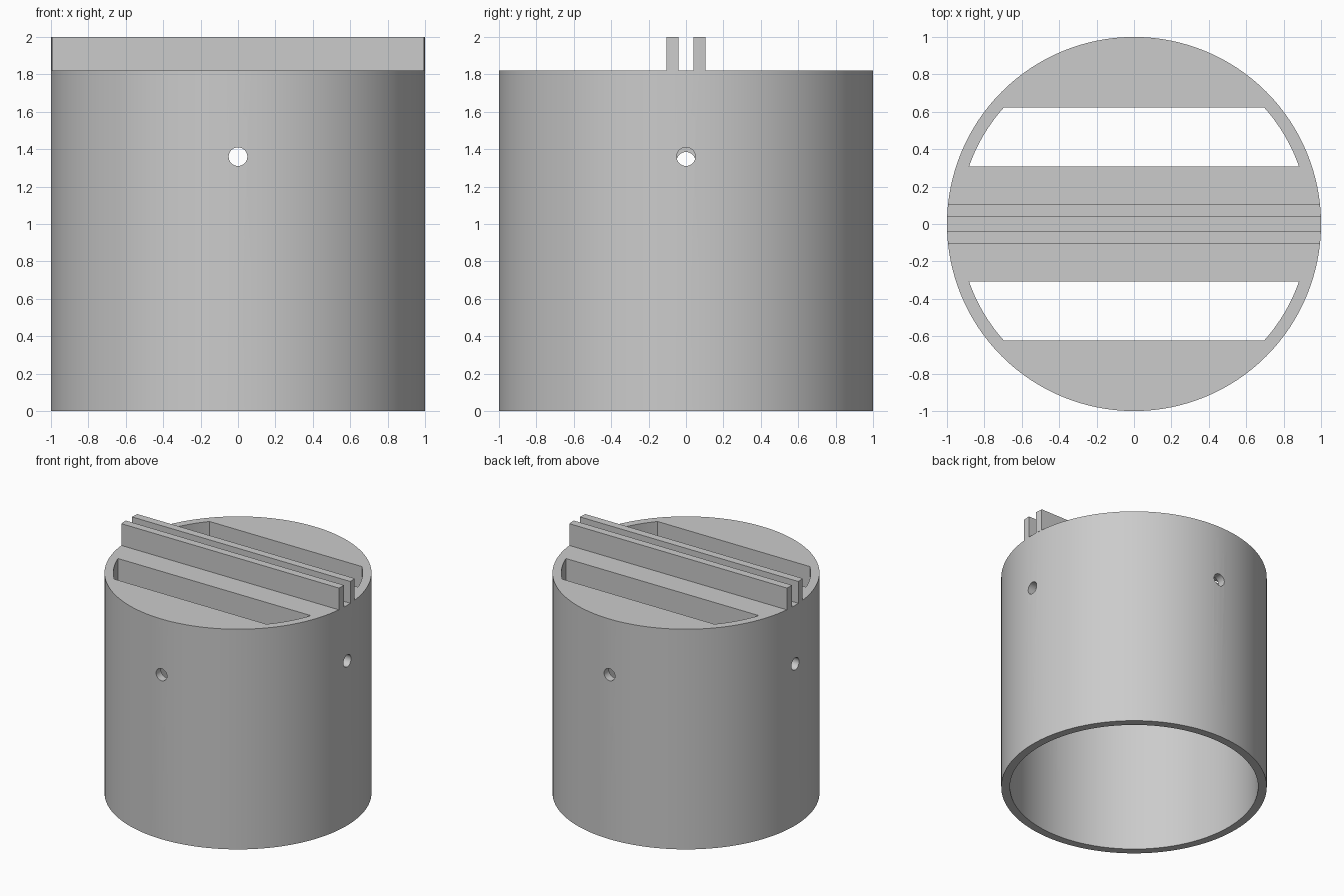
import bpy, bmesh, math
from mathutils import Matrix

if "Cube" in bpy.data.objects:
    bpy.data.objects.remove(bpy.data.objects["Cube"], do_unlink=True)

OUTER, INNER = 1.0, 0.935
TOP, CAP_BOTTOM, FIN_TOP = 1.82, 1.62, 2.0

grey = bpy.data.materials.new("plain grey")
grey.use_nodes = True
grey.diffuse_color = (0.6, 0.6, 0.6, 1)
grey.node_tree.nodes["Principled BSDF"].inputs["Base Color"].default_value = (0.6, 0.6, 0.6, 1)


def finish(bm, name):
    bmesh.ops.recalc_face_normals(bm, faces=bm.faces)
    mesh = bpy.data.meshes.new(name)
    bm.to_mesh(mesh)
    bm.free()
    mesh.materials.append(grey)
    obj = bpy.data.objects.new(name, mesh)
    bpy.context.collection.objects.link(obj)
    return obj


def cylinder(name, radius, length, centre, sides, axis="Z"):
    turn = {"Z": Matrix(), "X": Matrix.Rotation(math.pi / 2, 4, "Y"),
            "Y": Matrix.Rotation(math.pi / 2, 4, "X")}[axis]
    bm = bmesh.new()
    bmesh.ops.create_cone(bm, cap_ends=True, segments=sides, radius1=radius, radius2=radius,
                          depth=length, matrix=Matrix.Translation(centre) @ turn)
    return finish(bm, name)


def disc_strip(name, radius, y0, y1, z0, z1, steps):
    """Band of a disc between two y values, with ends that follow the circle."""
    a0, a1 = math.asin(y0 / radius), math.asin(y1 / radius)
    angles = [a0 + (a1 - a0) * i / steps for i in range(steps + 1)]
    angles += [math.pi - a for a in reversed(angles)]
    bm = bmesh.new()
    face = bm.faces.new([bm.verts.new((radius * math.cos(a), radius * math.sin(a), z0))
                         for a in angles])
    top = bmesh.ops.extrude_face_region(bm, geom=[face])["geom"]
    bmesh.ops.translate(bm, vec=(0, 0, z1 - z0),
                        verts=[v for v in top if isinstance(v, bmesh.types.BMVert)])
    return finish(bm, name)


def cut(target, cutter):
    mod = target.modifiers.new("cut", "BOOLEAN")
    mod.operation, mod.solver, mod.object = "DIFFERENCE", "EXACT", cutter
    bpy.context.view_layer.objects.active = target
    bpy.ops.object.modifier_apply(modifier=mod.name)
    bpy.data.objects.remove(cutter, do_unlink=True)


# Capped tube, open at the bottom
body = cylinder("body", OUTER, TOP, (0, 0, TOP / 2), 128)
cut(body, cylinder("bore", INNER, CAP_BOTTOM + 0.2, (0, 0, CAP_BOTTOM / 2 - 0.1), 128))

# Two slots through the cap
for y0, y1 in ((-0.623, -0.308), (0.308, 0.623)):
    cut(body, disc_strip("slot", INNER - 0.001, y0, y1, CAP_BOTTOM - 0.1, TOP + 0.1, 10))

# Round holes in the wall, one of them a little lower
cut(body, cylinder("front_back_hole", 0.05, 2.4, (0, 0, 1.36), 32, "Y"))
cut(body, cylinder("left_hole", 0.05, 0.4, (1, 0, 1.36), 32, "X"))
cut(body, cylinder("right_hole", 0.05, 0.4, (-1, 0, 1.335), 32, "X"))

# Twin fins across the cap
front_fin = disc_strip("front_fin", OUTER, -0.104, -0.04, TOP, FIN_TOP, 2)
back_fin = disc_strip("back_fin", OUTER, 0.04, 0.104, TOP, FIN_TOP, 2)

bpy.ops.object.select_all(action="DESELECT")
for part in (body, front_fin, back_fin):
    part.select_set(True)
bpy.context.view_layer.objects.active = body
bpy.ops.object.shade_smooth_by_angle(angle=math.radians(30))
